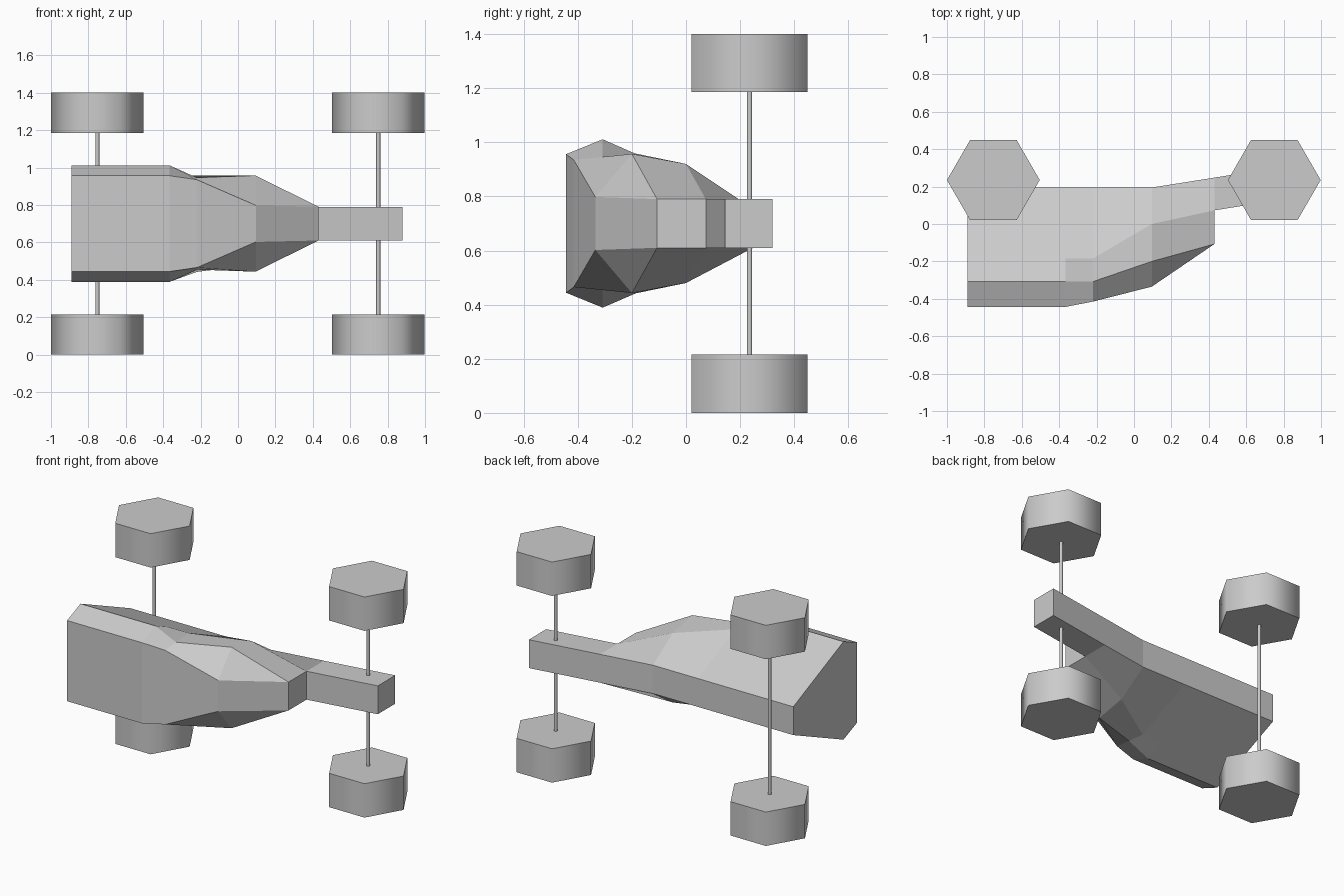
import bpy, bmesh
from math import radians

if "Cube" in bpy.data.objects:
    bpy.data.objects.remove(bpy.data.objects["Cube"])

MID = 0.70      # mirror plane of the car, which lies on its side
HUB_Y = 0.235   # wheel centre height


def prism(name, x, z0, z1, radius, angle):
    """Hexagonal cylinder along z, smooth around its side."""
    bpy.ops.mesh.primitive_cylinder_add(vertices=6, radius=radius, depth=z1 - z0,
                                        location=(x, HUB_Y, (z0 + z1) / 2),
                                        rotation=(0, 0, radians(angle)))
    ob = bpy.context.object
    ob.name = name
    bpy.ops.object.shade_smooth_by_angle(angle=radians(65))
    return ob


# Axles and hexagonal wheels
for end, x in (("rear", -0.752), ("front", 0.75)):
    prism(end + "_axle", x, 0.2, 1.2, 0.011, 30)
    for side, z in (("lower", 0.0), ("upper", 1.185)):
        prism(f"{end}_{side}_wheel", x, z, z + 0.215, 0.248, 30)

# Body: lofted half sections (x, [(y, half width) from floor to roof]), mirrored about MID
sections = [
    (-0.89, [(0.195, 0.09), (-0.185, 0.257), (-0.308, 0.311), (-0.443, 0.256)]),
    (-0.365, [(0.195, 0.09), (-0.185, 0.257), (-0.308, 0.311), (-0.443, 0.256)]),
    (-0.22, [(0.195, 0.09), (-0.185, 0.258), (-0.308, 0.246), (-0.415, 0.235)]),
    (0.095, [(0.195, 0.09), (0.0, 0.22), (-0.2, 0.257), (-0.335, 0.098)]),
    (0.43, [(0.248, 0.09), (0.073, 0.09), (-0.107, 0.09), (-0.107, 0.09)]),
    (0.43, [(0.248, 0.09), (0.073, 0.09), (0.073, 0.09), (0.073, 0.09)]),
    (0.88, [(0.32, 0.09), (0.145, 0.09), (0.145, 0.09), (0.145, 0.09)]),
]
bm = bmesh.new()
rings = []
for x, half in sections:
    loop = [(y, MID + w) for y, w in half] + [(y, MID - w) for y, w in reversed(half)]
    rings.append([bm.verts.new((x, y, z)) for y, z in loop])
for a, b in zip(rings, rings[1:]):
    for i in range(8):
        j = (i + 1) % 8
        bm.faces.new((a[i], a[j], b[j], b[i]))
bm.faces.new(rings[0])
bm.faces.new(rings[-1])
bmesh.ops.remove_doubles(bm, verts=bm.verts, dist=0.0005)
bmesh.ops.recalc_face_normals(bm, faces=bm.faces)
mesh = bpy.data.meshes.new("car_body")
bm.to_mesh(mesh)
bm.free()
bpy.context.collection.objects.link(bpy.data.objects.new("car_body", mesh))
